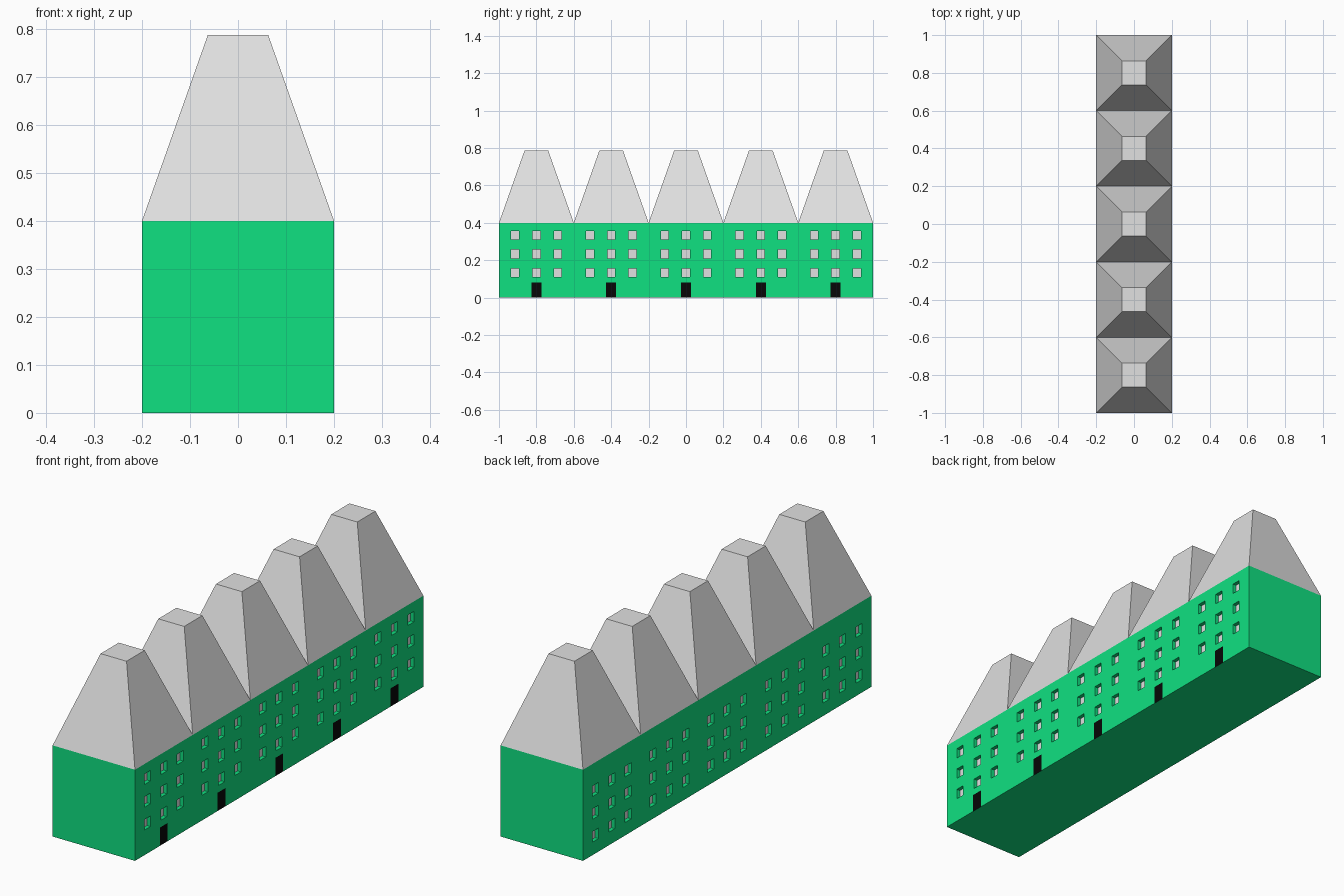
import bpy, bmesh
from mathutils import Vector

cube = bpy.data.objects.get("Cube")
if cube:
    bpy.data.objects.remove(cube, do_unlink=True)


def material(name, rgb):
    mat = bpy.data.materials.new(name)
    mat.use_nodes = True
    mat.diffuse_color = (*rgb, 1)
    mat.node_tree.nodes["Principled BSDF"].inputs["Base Color"].default_value = (*rgb, 1)
    return mat


GREEN = material("wall green", (0.005, 0.75, 0.22))
GREY = material("pale grey", (0.75, 0.75, 0.75))
BLACK = material("door black", (0.002, 0.002, 0.002))


def finish(name, bm, mats):
    mesh = bpy.data.meshes.new(name)
    bm.to_mesh(mesh)
    bm.free()
    for mat in mats:
        mesh.materials.append(mat)
    obj = bpy.data.objects.new(name, mesh)
    bpy.context.collection.objects.link(obj)
    return obj


# Shared dimensions: five square houses in a row
HALF, WALL_TOP, ROOF_TOP, ROOF_FLAT = 0.2, 0.4, 0.787, 0.063
HOUSES = [0.4 * i for i in range(-2, 3)]
COLUMNS = [y + dy for y in HOUSES for dy in (-0.114, 0, 0.114)]
ROWS = {1: (0.133, 0.233, 0.333), -1: (0.08, 0.18, 0.28)}
WIN_W, WIN_H, DEPTH = 0.021, 0.023, 0.017
DOOR_W, DOOR_H = 0.027, 0.08


def near(value, centres, reach):
    return any(abs(value - c) < reach for c in centres)


def cut_side(bm, side, axis, at):
    """Slice only the faces of one long wall."""
    faces = [f for f in bm.faces if f.normal.x * side > 0.9]
    geom = set(faces)
    for f in faces:
        geom.update(f.edges, f.verts)
    point, normal = Vector(), Vector()
    point[axis], normal[axis] = at, 1
    bmesh.ops.bisect_plane(bm, geom=list(geom), plane_co=point, plane_no=normal)


# Terrace walls with recessed windows and flush doors
bm = bmesh.new()
bmesh.ops.create_cube(bm, size=1)
for v in bm.verts:
    v.co = (v.co.x * 2 * HALF, v.co.y * 2, (v.co.z + 0.5) * WALL_TOP)
bm.normal_update()
for side, rows in ROWS.items():
    y_cuts = [y + s * WIN_W for y in COLUMNS for s in (-1, 1)]
    z_cuts = [z + s * WIN_H for z in rows for s in (-1, 1)]
    if side > 0:
        y_cuts += [y + s * DOOR_W for y in HOUSES for s in (-1, 1)]
        z_cuts.append(DOOR_H)
    for y in y_cuts:
        cut_side(bm, side, 1, y)
    for z in z_cuts:
        cut_side(bm, side, 2, z)
    bm.normal_update()
    panes = []
    for f in bm.faces:
        c = f.calc_center_median()
        if f.normal.x * side < 0.9:
            continue
        if near(c.y, COLUMNS, WIN_W) and near(c.z, rows, WIN_H):
            panes.append(f)
        elif side > 0 and c.z < DOOR_H and near(c.y, HOUSES, DOOR_W):
            f.material_index = 2
    # push each pane into the wall
    panes = bmesh.ops.extrude_discrete_faces(bm, faces=panes)["faces"]
    for f in panes:
        f.material_index = 1
        bmesh.ops.translate(bm, verts=f.verts, vec=(-side * DEPTH, 0, 0))
bmesh.ops.recalc_face_normals(bm, faces=bm.faces)
finish("terrace_walls", bm, [GREEN, GREY, BLACK])

# Flat-topped pyramid roofs
for number, y in enumerate(HOUSES, 1):
    bm = bmesh.new()
    bmesh.ops.create_cube(bm, size=2)
    for v in bm.verts:
        top = v.co.z > 0
        r = ROOF_FLAT if top else HALF
        v.co = (v.co.x * r, v.co.y * r + y, ROOF_TOP if top else WALL_TOP)
    # the underside rests on the walls, so leave it open
    base = [f for f in bm.faces if f.normal.z < -0.9]
    bmesh.ops.delete(bm, geom=base, context="FACES_ONLY")
    finish(f"roof_{number}", bm, [GREY])
